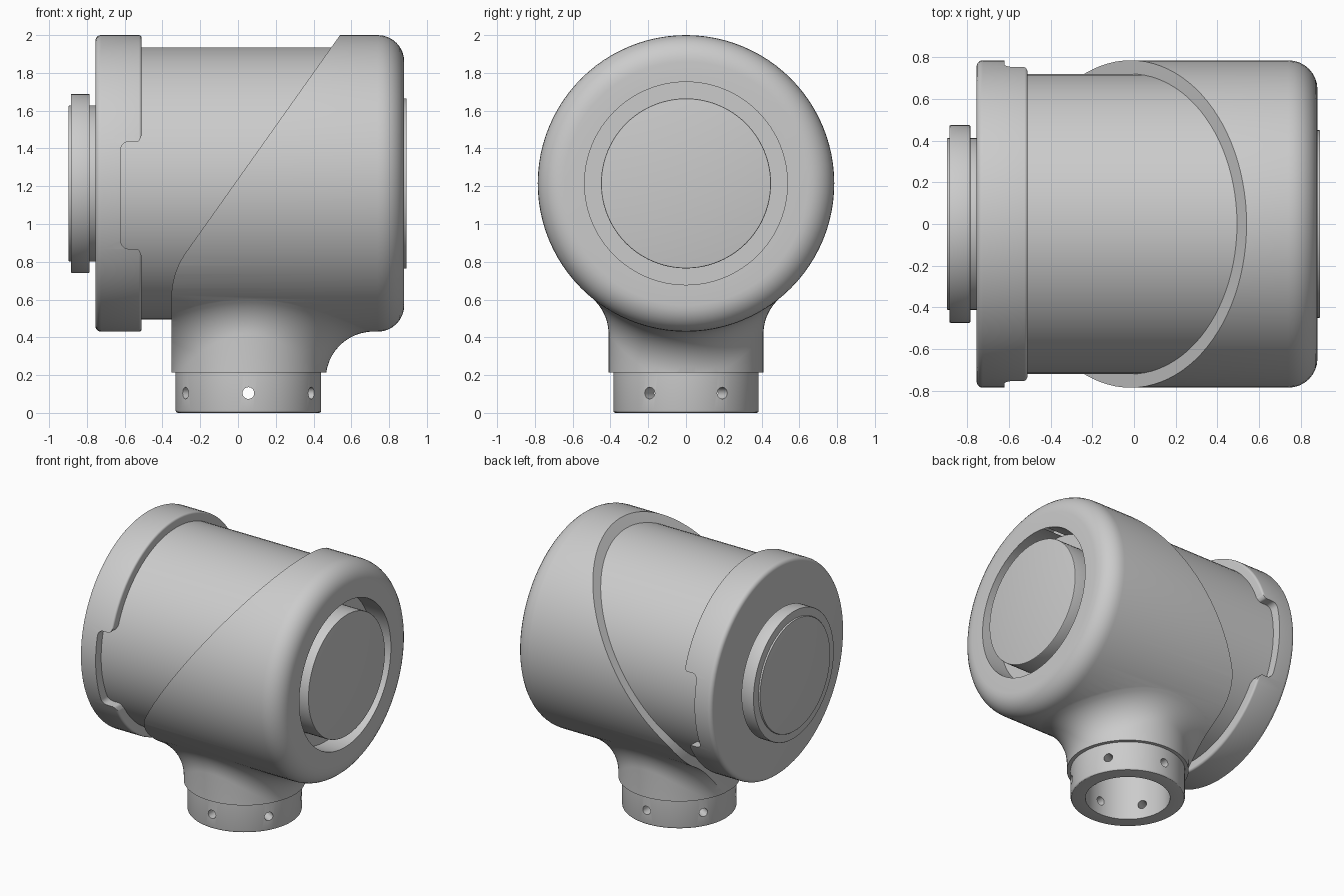
import bpy, bmesh, math
from mathutils import Vector, Matrix

if "Cube" in bpy.data.objects:
    bpy.data.objects.remove(bpy.data.objects["Cube"])

ZC, R = 1.215, 0.785           # height of the main axis, housing radius
NX, NR, FR = 0.055, 0.41, 0.25  # neck centre, neck radius, blend radius
ALONG_X = Matrix.Translation((0, 0, ZC)) @ Matrix.Rotation(math.pi / 2, 4, 'Y')
NECK = Matrix.Translation((NX, 0, 0))


def rounded(pts, steps=6):
    """Fillet a polygon given as (a, b, radius) points."""
    out = []
    for i, (a, b, r) in enumerate(pts):
        p = Vector((a, b))
        if r == 0:
            out.append(p)
            continue
        u = (Vector(pts[i - 1][:2]) - p).normalized()
        v = (Vector(pts[(i + 1) % len(pts)][:2]) - p).normalized()
        half = u.angle(v) / 2
        c = p + (u + v).normalized() * (r / math.sin(half))
        s = p + u * (r / math.tan(half)) - c
        e = p + v * (r / math.tan(half)) - c
        for k in range(steps + 1):
            t = k / steps
            w = 2 * half
            arc = math.pi - w
            d = (s * math.sin((1 - t) * arc) + e * math.sin(t * arc)) / math.sin(arc) \
                if arc > 0.01 else s.lerp(e, t)
            out.append(c + d)
    return out


def finish(name, bm, mat=Matrix()):
    bmesh.ops.remove_doubles(bm, verts=bm.verts, dist=1e-5)
    bmesh.ops.recalc_face_normals(bm, faces=bm.faces)
    bm.transform(mat)
    me = bpy.data.meshes.new(name)
    bm.to_mesh(me)
    bm.free()
    ob = bpy.data.objects.new(name, me)
    bpy.context.collection.objects.link(ob)
    return ob


def skin(name, rings, mat=Matrix(), loop=False):
    """Join equal rings of points; loop also joins last to first."""
    bm = bmesh.new()
    vs = [[bm.verts.new(p) for p in ring] for ring in rings]
    n = len(vs[0])
    for i in range(len(vs) if loop else len(vs) - 1):
        a, b = vs[i], vs[(i + 1) % len(vs)]
        for j in range(n):
            k = (j + 1) % n
            bm.faces.new((a[j], a[k], b[k], b[j]))
    return finish(name, bm, mat)


def lathe(name, prof, mat, loop=False, seg=96):
    """Revolve (height, radius) points about local z."""
    rings = [[(r * math.cos(2 * math.pi * j / seg), r * math.sin(2 * math.pi * j / seg), h)
              for j in range(seg)] for h, r in prof]
    return skin(name, rings, mat, loop)


def disc(name, x0, x1, r, bev, mat=ALONG_X, seg=96):
    return lathe(name, rounded([(x0, 0, 0), (x0, r, bev), (x1, r, bev), (x1, 0, 0)], 3), mat, seg=seg)


def prism(name, pts):
    """Extrude an x-z outline through the whole depth."""
    bm = bmesh.new()
    f = bm.faces.new([bm.verts.new((p[0], -1.2, p[1])) for p in pts])
    g = bmesh.ops.extrude_face_region(bm, geom=[f])['geom']
    bmesh.ops.translate(bm, vec=(0, 2.4, 0), verts=[v for v in g if isinstance(v, bmesh.types.BMVert)])
    return finish(name, bm)


def boolean(ob, tool, op):
    m = ob.modifiers.new("cut", 'BOOLEAN')
    m.operation, m.object, m.solver = op, tool, 'EXACT'
    bpy.context.view_layer.objects.active = ob
    bpy.ops.object.modifier_apply(modifier=m.name)
    bpy.data.objects.remove(tool)


# Housing: round drum with a neck blended in by a rolling-ball fillet
housing = lathe("housing", rounded([(-0.65, 0, 0), (-0.65, R, 0), (0.88, R, 0.14), (0.88, 0, 0)], 8), ALONG_X)
cols = []
for j in range(96):
    a = 2 * math.pi * j / 96
    ring = Vector((math.cos(a), math.sin(a), 0))
    c = ring * (NR + FR) + Vector((NX, 0, 0))
    c.z = ZC - math.sqrt((R + FR) ** 2 - c.y ** 2)
    s = -ring
    e = Vector((0, -c.y, ZC - c.z)).normalized()
    col = [ring * NR + Vector((NX, 0, 0.05))]
    col += [c + s.slerp(e, k / 12) * FR for k in range(13)]
    col.append(col[-1] + e * 0.02)
    col[-2] = col[-2] + e * 0.002
    cols.append([Vector((NX, 0, 0.05))] + col + [Vector((NX, 0, 1.1))])
neck = skin("neck_blend", list(zip(*cols)))
boolean(housing, neck, 'UNION')

# Slanted cut that leaves the upper left open, flat neck underside
slope = 1.41
zk = 2 + (-0.353 - 0.54) * slope
keep = prism("keep", rounded([(0.54 + 0.3 / slope, 2.3, 0), (-0.353, zk, 0.42),
                              (-0.353, 0.215, 0), (1.3, 0.215, 0), (1.3, 2.3, 0)], 10))
boolean(housing, keep, 'INTERSECT')
boolean(housing, disc("recess", 0.72, 1.0, 0.537, 0.0), 'DIFFERENCE')
boolean(housing, disc("bore", 0.1, 0.55, 0.285, 0.0, NECK, 64), 'DIFFERENCE')

# Inner drum and the disc set in the recess
body = disc("inner_drum", -0.7, 0.6, 0.72, 0.0)
end_disc = disc("end_disc", 0.65, 0.893, 0.45, 0.004)

# Cap with a notch in its lip on both sides
cap = lathe("cap", rounded([(-0.755, 0, 0), (-0.755, R, 0.03), (-0.51, R, 0.015), (-0.51, 0, 0)], 5), ALONG_X)
notch = prism("notch", rounded([(-0.4, 0.83, 0), (-0.51, 0.83, 0), (-0.525, 0.868, 0.02), (-0.62, 0.868, 0.04),
                                (-0.62, 1.435, 0.04), (-0.525, 1.435, 0.02), (-0.51, 1.47, 0), (-0.4, 1.47, 0)], 5))
boolean(cap, notch, 'DIFFERENCE')

# Hub on the cap
hub_core = disc("hub_core", -0.897, -0.72, 0.413, 0.005)
hub_ring = disc("hub_ring", -0.885, -0.785, 0.474, 0.006)

# Mounting collar with six screw holes
collar = lathe("collar", rounded([(0, 0.285, 0), (0, 0.385, 0.012), (0.225, 0.385, 0), (0.225, 0.285, 0)], 3),
               NECK, True)
bm = bmesh.new()
for i in range(6):
    a = math.radians(30 + 60 * i)
    m = NECK @ Matrix.Rotation(a, 4, 'Z') @ Matrix.Translation((0.34, 0, 0.105)) @ Matrix.Rotation(math.pi / 2, 4, 'Y')
    bmesh.ops.create_cone(bm, cap_ends=True, segments=24, radius1=0.031, radius2=0.031, depth=0.2, matrix=m)
boolean(collar, finish("screw_holes", bm), 'DIFFERENCE')

# Smooth shading with sharp edges kept
bpy.ops.object.select_all(action='DESELECT')
for ob in (housing, body, end_disc, cap, hub_core, hub_ring, collar):
    ob.select_set(True)
bpy.context.view_layer.objects.active = housing
bpy.ops.object.shade_smooth_by_angle(angle=math.radians(30))
